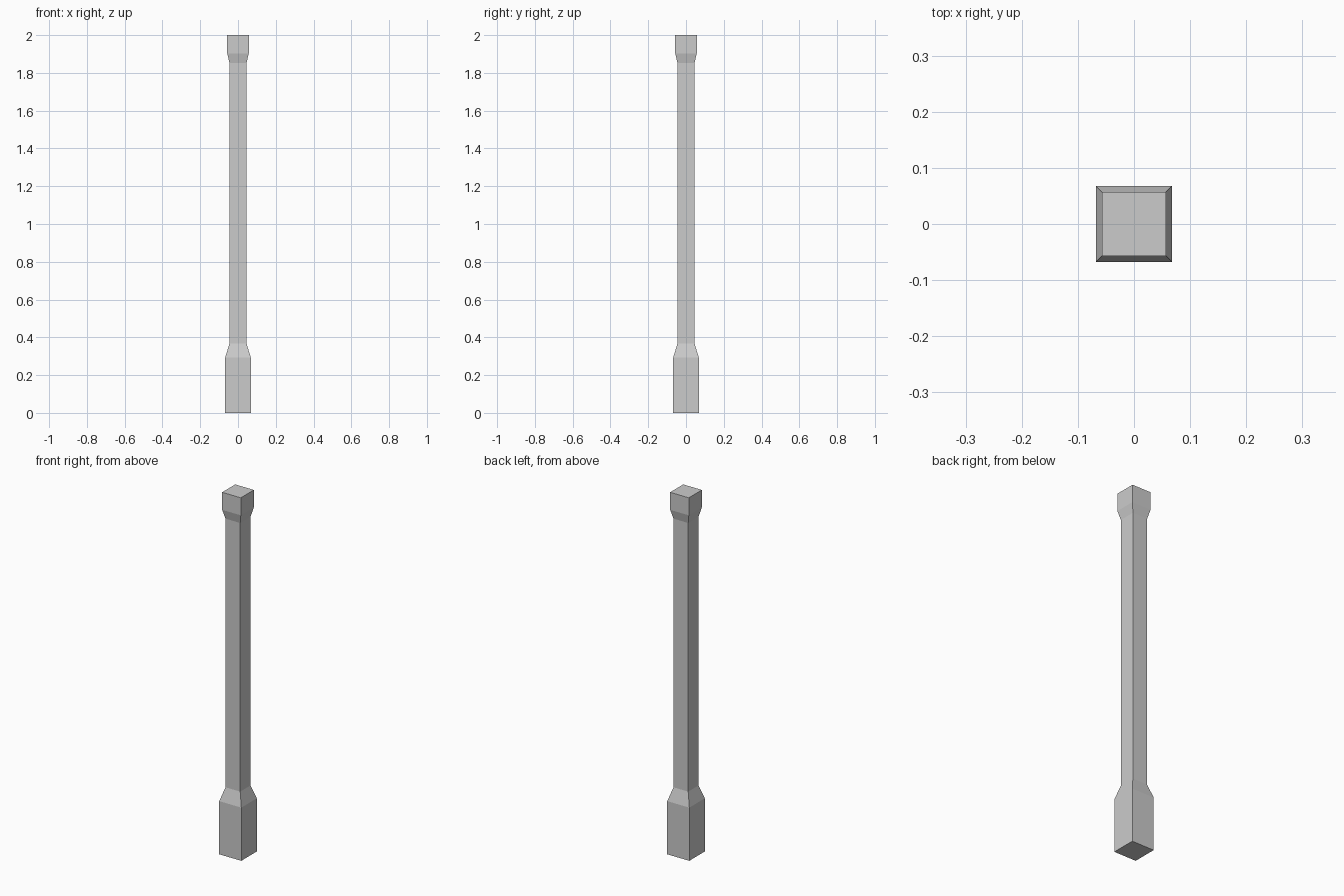
import bpy
import bmesh

if "Cube" in bpy.data.objects:
    bpy.data.objects.remove(bpy.data.objects["Cube"])

# Square post: (height, half width) of each ring from foot to cap
PROFILE = [(0.0, 0.0675), (0.294, 0.0675), (0.368, 0.045),
           (1.853, 0.045), (1.903, 0.057), (2.0, 0.057)]


def square_loft(name, profile):
    bm = bmesh.new()
    rings = [[bm.verts.new((sx * h, sy * h, z))
              for sx, sy in ((-1, -1), (1, -1), (1, 1), (-1, 1))]
             for z, h in profile]
    # Side walls between neighbouring rings
    for low, high in zip(rings, rings[1:]):
        for i in range(4):
            j = (i + 1) % 4
            bm.faces.new((low[i], low[j], high[j], high[i]))
    # End caps
    bm.faces.new(rings[0][::-1])
    bm.faces.new(rings[-1])
    mesh = bpy.data.meshes.new(name)
    bm.to_mesh(mesh)
    bm.free()
    obj = bpy.data.objects.new(name, mesh)
    bpy.context.collection.objects.link(obj)
    return obj


square_loft("square_post", PROFILE)
